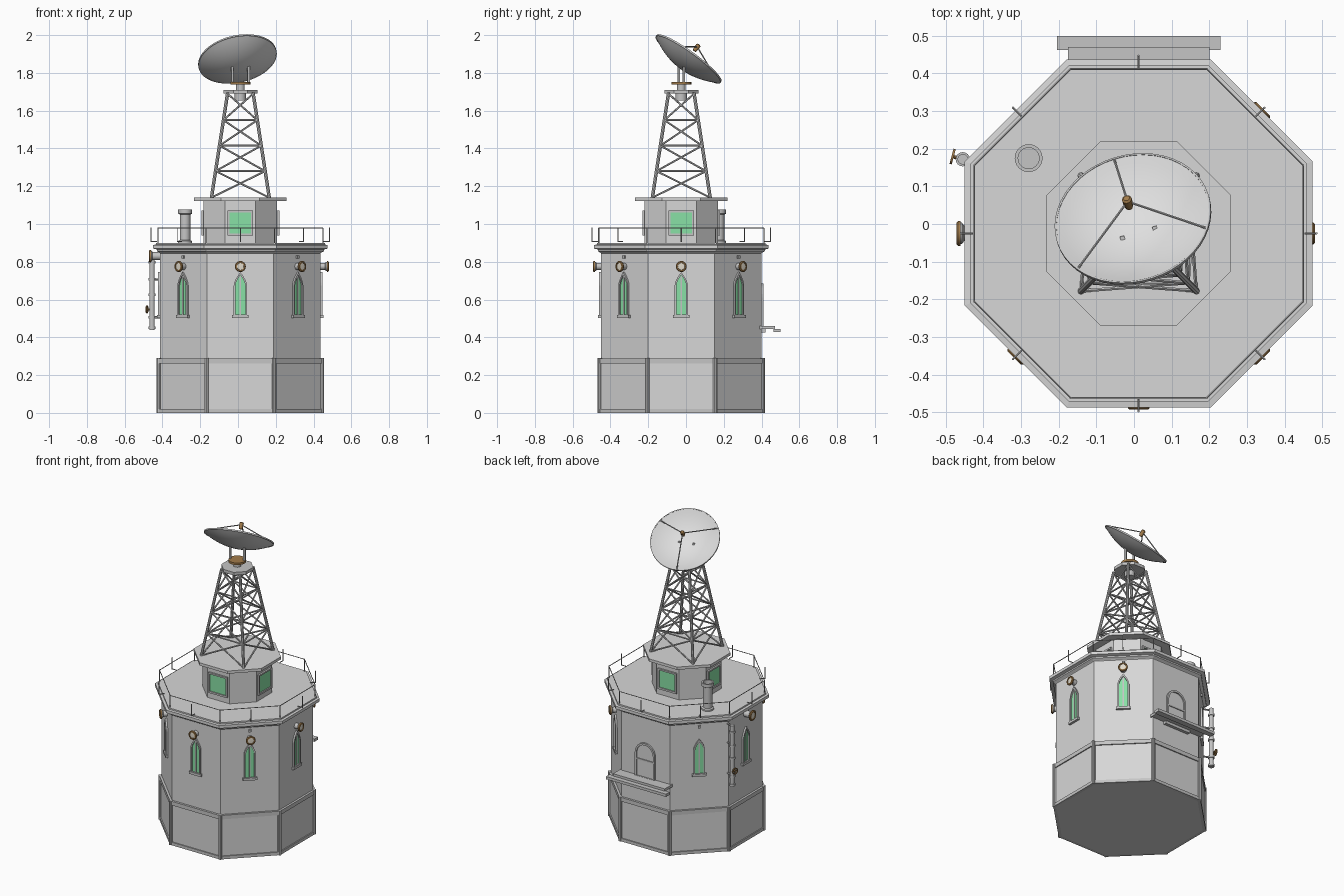
import bpy, bmesh
from math import pi, cos, sin, radians
from mathutils import Matrix, Vector

if "Cube" in bpy.data.objects:
    bpy.data.objects.remove(bpy.data.objects["Cube"])

CX, CY = 0.0125, -0.025
C8 = cos(pi / 8)
AXIS = Matrix.Translation((CX, CY, 0))


def material(name, rgb):
    m = bpy.data.materials.new(name)
    m.diffuse_color = (*rgb, 1)
    m.use_nodes = True
    m.node_tree.nodes["Principled BSDF"].inputs["Base Color"].default_value = m.diffuse_color
    return m


WALL = material("pale_grey", (0.68, 0.68, 0.68))
TRIM = material("trim_grey", (0.56, 0.56, 0.56))
METAL = material("metal_grey", (0.45, 0.45, 0.45))
DISH = material("dish_white", (0.74, 0.74, 0.74))
GREEN = material("green_glass", (0.25, 0.75, 0.38))
BRASS = material("brass_brown", (0.36, 0.20, 0.07))
LENS = material("lamp_lens", (0.75, 0.70, 0.60))


def finish(bm, name, mat, M=Matrix(), smooth=False):
    bmesh.ops.remove_doubles(bm, verts=bm.verts, dist=1e-6)
    bmesh.ops.recalc_face_normals(bm, faces=bm.faces)
    bm.transform(M)
    me = bpy.data.meshes.new(name)
    bm.to_mesh(me)
    bm.free()
    me.materials.append(mat)
    ob = bpy.data.objects.new(name, me)
    bpy.context.collection.objects.link(ob)
    if smooth:
        bpy.ops.object.select_all(action='DESELECT')
        ob.select_set(True)
        bpy.context.view_layer.objects.active = ob
        bpy.ops.object.shade_smooth_by_angle(angle=radians(35))
    return ob


def lathe(name, profile, mat, M=AXIS, n=24, phase=0.0, smooth=True, closed=False):
    bm = bmesh.new()
    rings = [[bm.verts.new((r * cos(phase + 2 * pi * i / n), r * sin(phase + 2 * pi * i / n), z))
              for i in range(n)] for r, z in profile]
    pairs = list(zip(rings, rings[1:])) + ([(rings[-1], rings[0])] if closed else [])
    for a, b in pairs:
        for i in range(n):
            j = (i + 1) % n
            bm.faces.new((a[i], a[j], b[j], b[i]))
    if not closed:
        for ring, (r, z) in ((rings[0], profile[0]), (rings[-1], profile[-1])):
            if r > 1e-6:
                bm.faces.new(ring)
    return finish(bm, name, mat, M, smooth)


def octa(name, profile, mat, closed=False):
    """Eight-sided solid; the profile gives apothem and height."""
    return lathe(name, [(a / C8, z) for a, z in profile], mat, AXIS, 8, pi / 8, False, closed)


def box(name, lo, hi, mat, M=Matrix()):
    bm = bmesh.new()
    bmesh.ops.create_cube(bm, size=1)
    for v in bm.verts:
        v.co = [l + (h - l) * (c + 0.5) for l, h, c in zip(lo, hi, v.co)]
    return finish(bm, name, mat, M)


def bars(name, segs, r, mat, n=6):
    bm = bmesh.new()
    for p, q in segs:
        p, q = Vector(p), Vector(q)
        d = q - p
        M = Matrix.Translation((p + q) / 2) @ d.to_track_quat('Z', 'Y').to_matrix().to_4x4()
        bmesh.ops.create_cone(bm, cap_ends=True, segments=n, radius1=r, radius2=r, depth=d.length, matrix=M)
    return finish(bm, name, mat, smooth=n > 6)


def side(deg):
    """Frame on a wall: x along it, y outward, z up."""
    return AXIS @ Matrix.Rotation(radians(deg - 90), 4, 'Z')


def plate(name, pts, y0, y1, mat, M):
    bm = bmesh.new()
    a = [bm.verts.new((x, y0, z)) for x, z in pts]
    b = [bm.verts.new((x, y1, z)) for x, z in pts]
    bm.faces.new(a)
    bm.faces.new(b)
    for i in range(len(pts)):
        j = (i + 1) % len(pts)
        bm.faces.new((a[i], a[j], b[j], b[i]))
    return finish(bm, name, mat, M)


def frame(name, outer, inner, y0, y1, mat, M):
    bm = bmesh.new()
    loops = [[bm.verts.new((x, y, z)) for x, z in pts]
             for pts, y in ((outer, y0), (outer, y1), (inner, y1), (inner, y0))]
    for k in range(4):
        a, b = loops[k], loops[(k + 1) % 4]
        for i in range(len(a)):
            j = (i + 1) % len(a)
            bm.faces.new((a[i], a[j], b[j], b[i]))
    return finish(bm, name, mat, M)


def arch(w, z0, z1, z2, power=1.0, n=6):
    """Arched outline; power under 1 gives a pointed top."""
    right = [(w * cos(pi / 2 * i / n), z1 + (z2 - z1) * sin(pi / 2 * i / n) ** power) for i in range(n + 1)]
    return [(-w, z0), (w, z0)] + right + [(-x, z) for x, z in right[-2::-1]]


def lancet(w, z0, z1, z2, n=5):
    right = [(w * (1 - (i / n) ** 1.6), z1 + (z2 - z1) * i / n) for i in range(n + 1)]
    return [(-w, z0), (w, z0)] + right + [(-x, z) for x, z in right[-2::-1]]


def rect(w, z0, z1):
    return [(-w, z0), (w, z0), (w, z1), (-w, z1)]


def corner(a, k, z):
    t = pi / 8 + k * pi / 4
    return (CX + a / C8 * cos(t), CY + a / C8 * sin(t), z)


# Main walls, base panels and cornice
octa("base_wall", [(0.432, 0.0), (0.432, 0.28), (0.425, 0.285)], WALL)
octa("main_wall", [(0.425, 0.28), (0.425, 0.86)], WALL)
for nm, z0, z1 in (("base_bottom_rail", 0.0, 0.02), ("base_top_rail", 0.262, 0.288)):
    octa(nm, [(0.42, z0), (0.439, z0), (0.439, z1), (0.42, z1)], TRIM, True)
bars("base_corner_posts", [(corner(0.432, k, 0), corner(0.432, k, 0.29)) for k in range(8)], 0.012, TRIM, 10)
octa("cornice", [(0.42, 0.84), (0.428, 0.848), (0.442, 0.856), (0.442, 0.865), (0.4625, 0.87),
                 (0.4625, 0.889), (0.447, 0.891), (0.447, 0.90)], WALL)

# Roof railing
bars("railing_top", [(corner(0.437, k, 0.978), corner(0.437, k + 1, 0.978)) for k in range(8)], 0.0025, METAL)
bars("railing_corner_posts", [(corner(0.437, k, 0.895), corner(0.437, k, 0.98)) for k in range(8)], 0.003, METAL)
mids = [side(45 * k) for k in range(8)]
bars("railing_mid_posts", [(m @ Vector((0, 0.4725, 0.905)), m @ Vector((0, 0.4725, 0.982))) for m in mids], 0.003, METAL)
bars("railing_brackets", [(m @ Vector((0, 0.44, 0.907)), m @ Vector((0, 0.4725, 0.907))) for m in mids], 0.003, METAL)

# Pointed windows on every wall but the back
for deg in (-135, -90, -45, 0, 45, 135, 180):
    M = side(deg)
    frame("window_frame", lancet(0.035, 0.51, 0.675, 0.745), lancet(0.026, 0.52, 0.675, 0.73), 0.42, 0.436, TRIM, M)
    plate("window_glass", lancet(0.027, 0.515, 0.675, 0.732), 0.423, 0.428, GREEN, M)
    box("window_mullion", (-0.004, 0.424, 0.515), (0.004, 0.432, 0.725), TRIM, M)
    box("window_sill", (-0.043, 0.42, 0.503), (0.043, 0.44, 0.519), TRIM, M)


# Round wall lamps
def lamp(deg, z, s, reach):
    M = side(deg) @ Matrix.Translation((0, 0, z)) @ Matrix.Rotation(-pi / 2, 4, 'X')
    lathe("lamp_body", [(0.018 * s, 0.42), (0.018 * s, reach - 0.018), (0.025 * s, reach - 0.012),
                        (0.025 * s, reach - 0.004)], TRIM, M)
    lathe("lamp_ring", [(0.019 * s, reach - 0.008), (0.029 * s, reach - 0.008), (0.029 * s, reach - 0.002),
                        (0.025 * s, reach + 0.002), (0.019 * s, reach + 0.002)], BRASS, M, closed=True)
    lathe("lamp_lens", [(0.02 * s, reach - 0.005), (0.018 * s, reach - 0.001), (0, reach)], LENS, M)


for deg in (-135, -90, -45, 0, 45):
    lamp(deg, 0.775, 1.0, 0.466)
lamp(180, 0.83, 1.15, 0.482)
for deg in (-135, -45, 45, 135):
    box("wall_bracket", (-0.008, 0.42, 0.817), (0.008, 0.434, 0.833), METAL, side(deg))

# Back door and stepped balcony
B = side(90)
frame("door_frame", arch(0.072, 0.46, 0.61, 0.685), arch(0.06, 0.461, 0.61, 0.672), 0.42, 0.436, TRIM, B)
plate("door_panel", arch(0.061, 0.46, 0.61, 0.673), 0.42, 0.428, WALL, B)
box("door_crossbar", (-0.06, 0.42, 0.565), (0.06, 0.433, 0.575), TRIM, B)
box("balcony_inner_step", (-0.175, 0.39, 0.443), (0.20, 0.47, 0.46), TRIM)
box("balcony_outer_step", (-0.205, 0.463, 0.427), (0.23, 0.50, 0.445), TRIM)
box("balcony_support", (-0.08, 0.39, 0.425), (0.105, 0.42, 0.445), TRIM)

# Drain pipe with collars and a hand wheel
P = Matrix.Translation((-0.455, 0.172, 0))
lathe("drain_pipe", [(0.014, 0.44), (0.014, 0.84)], TRIM, P, 16)
for z in (0.445, 0.50, 0.62, 0.70, 0.79):
    lathe("pipe_collar", [(0.019, z), (0.019, z + 0.013)], TRIM, P, 16)
bars("pipe_brackets", [((-0.455, 0.17, z), (-0.405, 0.15, z)) for z in (0.506, 0.706, 0.83)], 0.006, METAL)
W = Matrix.Translation((-0.455, 0.172, 0.548)) @ Matrix.Rotation(radians(-15), 4, 'Z') @ Matrix.Rotation(-pi / 2, 4, 'Y')
lathe("valve_stem", [(0.005, 0), (0.005, 0.03)], BRASS, W, 10)
lathe("valve_wheel", [(0.015, 0.025), (0.021, 0.025), (0.021, 0.031), (0.015, 0.031)], BRASS, W, 16, closed=True)
for a in (0, pi / 2):
    box("valve_spoke", (-0.017, -0.002, 0.026), (0.017, 0.002, 0.03), BRASS, W @ Matrix.Rotation(a, 4, 'Z'))

# Chimney
lathe("chimney", [(0.037, 0.895), (0.037, 0.91), (0.028, 0.915), (0.028, 1.05), (0.037, 1.055), (0.037, 1.077),
                  (0.028, 1.077), (0.028, 1.05), (0, 1.05)], TRIM, Matrix.Translation((-0.28, 0.175, 0)))

# Upper cabin
octa("cabin_wall", [(0.195, 0.895), (0.195, 1.13)], WALL)
octa("cabin_roof", [(0.245, 1.122), (0.245, 1.14)], WALL)
for deg in (-90, 0, 90, 180):
    M = side(deg)
    frame("cabin_window_frame", rect(0.068, 0.938, 1.072), rect(0.057, 0.95, 1.062), 0.19, 0.206, TRIM, M)
    plate("cabin_window_glass", rect(0.058, 0.949, 1.063), 0.193, 0.199, GREEN, M)

# Lattice mast
levels = [1.14, 1.28, 1.415, 1.55, 1.69]


def leg(k, z):
    h = 0.153 + (0.068 - 0.153) * (z - 1.14) / 0.55
    sx, sy = ((1, 1), (-1, 1), (-1, -1), (1, -1))[k % 4]
    return (CX + sx * h, CY + sy * h, z)


bars("mast_legs", [(leg(k, 1.135), leg(k, 1.695)) for k in range(4)], 0.009, TRIM, 8)
braces = []
for k in range(4):
    for lo, hi in zip(levels, levels[1:]):
        braces += [(leg(k, lo), leg(k + 1, hi)), (leg(k + 1, lo), leg(k, hi))]
    braces += [(leg(k, z), leg(k + 1, z)) for z in levels[1:4]]
bars("mast_braces", braces, 0.005, TRIM)
octa("mast_platform", [(0.09, 1.69), (0.09, 1.71)], TRIM)
lathe("mast_hub", [(0.03, 1.655), (0.03, 1.70)], TRIM)
lathe("dish_pedestal", [(0.023, 1.70), (0.023, 1.742)], TRIM)
lathe("dish_turntable", [(0.053, 1.738), (0.053, 1.752)], BRASS)

# Tilted dish with feed on three arms
n = Vector((-0.18, 0.576, 0.797)).normalized()
u = Vector((0.955, 0.30, 0)).normalized()
u = (u - n * u.dot(n)).normalized()
v = n.cross(u)
D = Matrix.Translation((-0.0025, 0.0125, 1.8725)) @ Matrix((u, v, n)).transposed().to_4x4()
R, depth, steps = 0.21, 0.062, 10
outer = [(R * i / steps, depth * ((i / steps) ** 2 - 1)) for i in range(steps + 1)]
inner = [(r * 0.985, z + 0.005) for r, z in reversed(outer)]
lathe("dish_bowl", outer + inner, DISH, D, 48)
lathe("dish_rim", [(R - 0.004, -0.003), (R + 0.001, -0.003), (R + 0.001, 0.006), (R - 0.004, 0.006)], TRIM, D, 48, closed=True)
rim = [D @ Vector((0.205 * cos(radians(a)), 0.205 * sin(radians(a)), 0.003)) for a in (-30, 90, 210)]
bars("feed_arms", [(p, D @ Vector((0, 0, 0.082))) for p in rim], 0.0035, METAL)
lathe("dish_feed", [(0.009, 0.055), (0.013, 0.07), (0.013, 0.092), (0.008, 0.097)], BRASS, D, 16)
Y = AXIS @ Matrix.Rotation(radians(17), 4, 'Z')
for s in (-1, 1):
    box("dish_strut", (s * 0.045 - 0.006, -0.006, 1.75), (s * 0.045 + 0.006, 0.006, 1.838), TRIM, Y)
